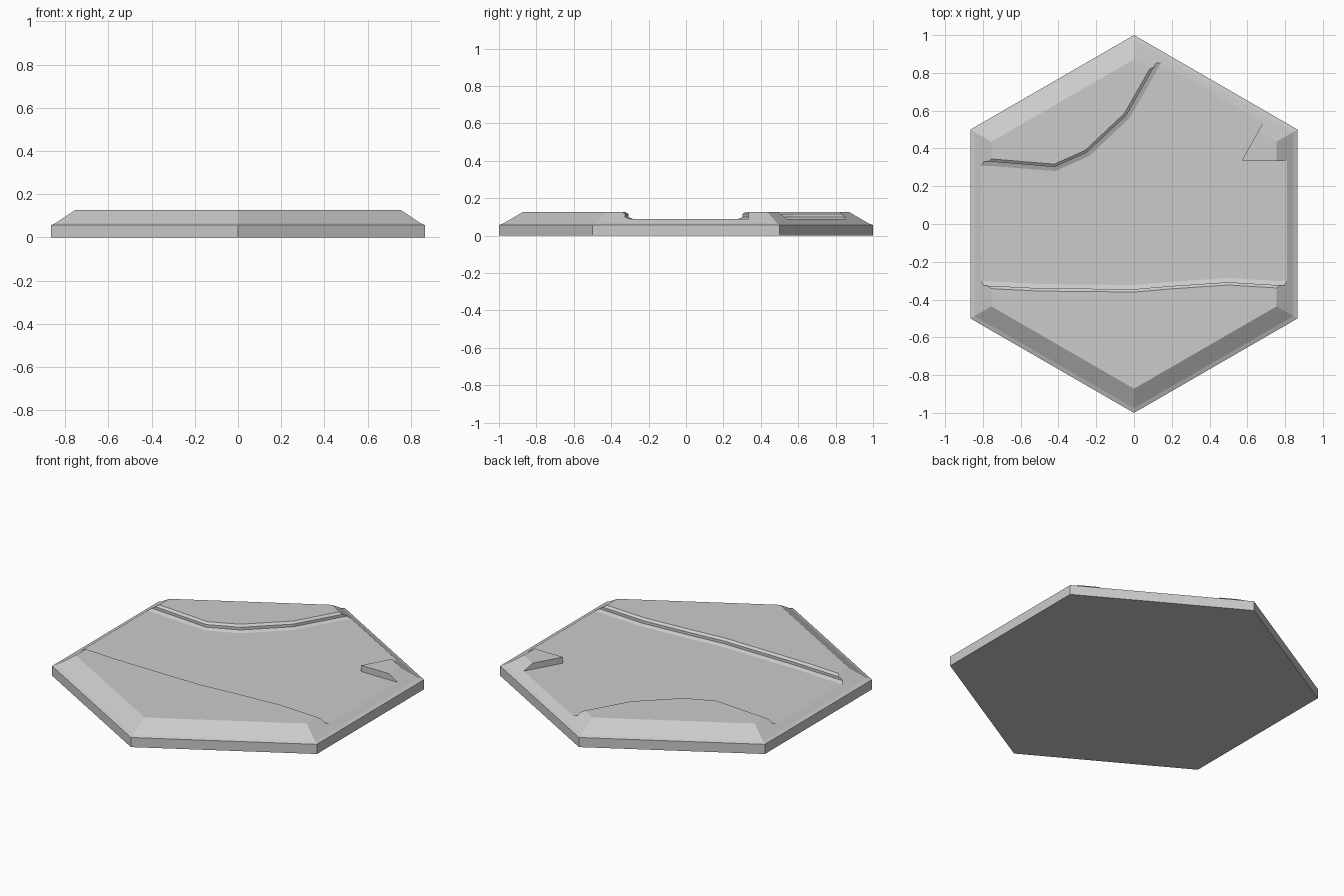
import bpy, bmesh, math
from mathutils import Vector

if "Cube" in bpy.data.objects:
    bpy.data.objects.remove(bpy.data.objects["Cube"])


def loft(name, rings):
    """Closed solid skinned through equal-length rings of points."""
    bm = bmesh.new()
    loops = [[bm.verts.new(p) for p in ring] for ring in rings]
    n = len(loops[0])
    for a, b in zip(loops, loops[1:]):
        for i in range(n):
            j = (i + 1) % n
            bm.faces.new((a[i], a[j], b[j], b[i]))
    caps = [bm.faces.new(loops[0][::-1]), bm.faces.new(loops[-1])]
    if n > 6:
        bmesh.ops.triangulate(bm, faces=caps)
    bmesh.ops.recalc_face_normals(bm, faces=bm.faces)
    mesh = bpy.data.meshes.new(name)
    bm.to_mesh(mesh)
    bm.free()
    obj = bpy.data.objects.new(name, mesh)
    bpy.context.collection.objects.link(obj)
    return obj


def hexagon(r, z):
    return [(r * math.sin(k * math.pi / 3), r * math.cos(k * math.pi / 3), z) for k in range(6)]


# Hexagonal tile: upright rim, small ledge, sloping shoulder, flat top
tile = loft("hex_river_tile", [hexagon(r, z) for r, z in
            ((1, 0), (1, .057), (.975, .066), (.872, .126))])

# River banks, counter-clockwise around the water
south_bank = [(-1.2, -.325), (-.76, -.327), (-.5, -.34), (0, -.345),
              (.2, -.328), (.5, -.308), (.78, -.325), (1.2, -.325)]
north_bank = [(.3, 1.2), (.1, .82), (-.04, .575), (-.25, .378),
              (-.42, .302), (-.76, .33), (-1.2, .335)]
# Sharp-cornered islet between the two river arms
islet = [(1.2, .332), (.57, .335), (.955, 1.02)]


def offset(path, d):
    """Shift a path sideways toward the water."""
    out = []
    for i, p in enumerate(path):
        a, b = Vector(path[max(i - 1, 0)]), Vector(path[min(i + 1, len(path) - 1)])
        t = (b - a).normalized()
        out.append((p[0] - t.y * d, p[1] + t.x * d))
    return out


def river_ring(d, z):
    pts = offset(south_bank, d) + islet + offset(north_bank, d)
    return [(x, y, z) for x, y in pts]


# River channel: chamfered bank foot, upright wall, chamfered lip
channel = loft("river_cutter", [river_ring(d, z) for d, z in
               ((.022, .09), (0, .099), (0, .115), (-.015, .126), (-.015, .2))])
channel.hide_render = True

cut = tile.modifiers.new("river", 'BOOLEAN')
cut.operation = 'DIFFERENCE'
cut.solver = 'EXACT'
cut.object = channel
bpy.context.view_layer.objects.active = tile
tile.select_set(True)
bpy.ops.object.modifier_apply(modifier="river")
bpy.data.objects.remove(channel)
